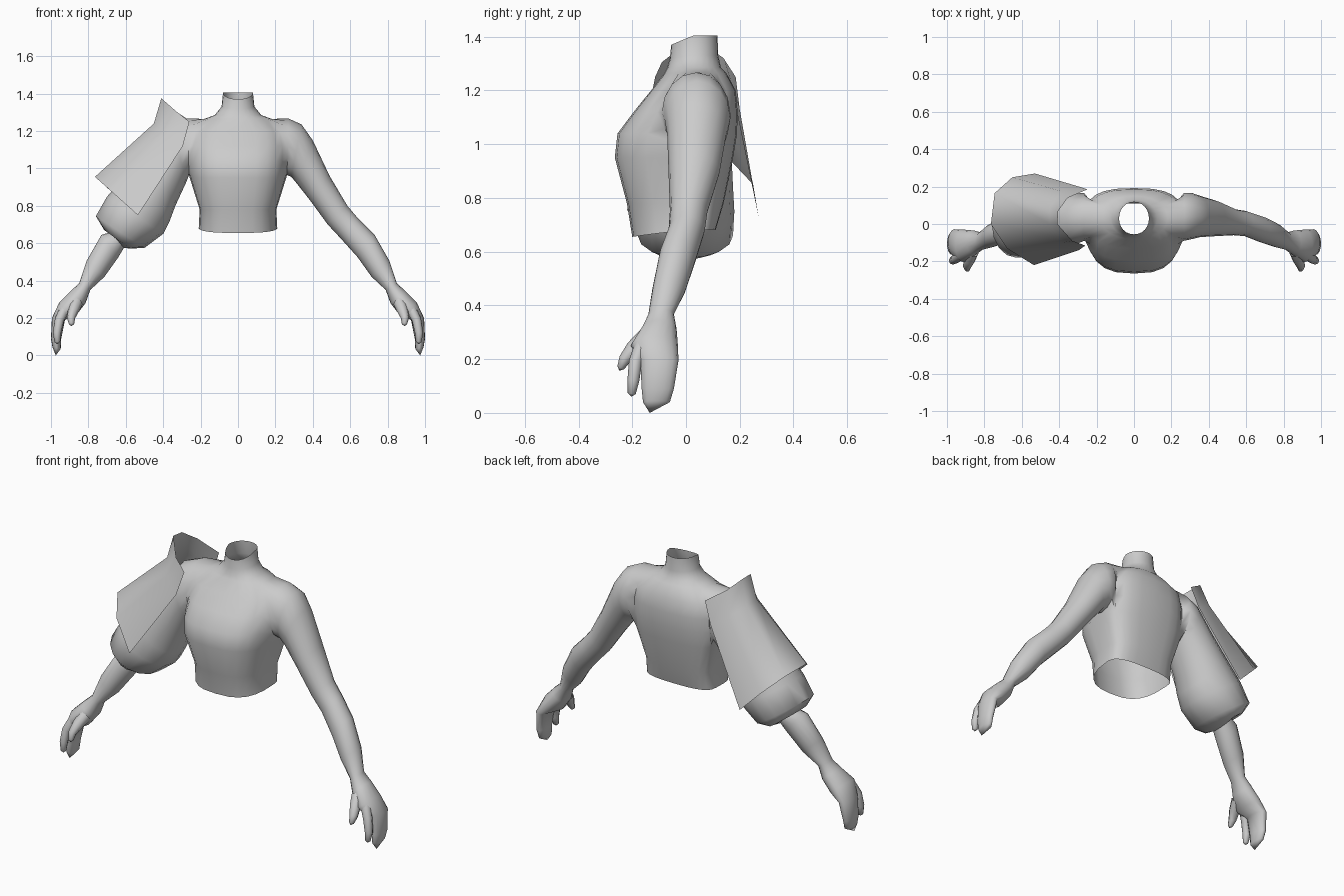
import bpy, bmesh, math
from mathutils import Vector

if "Cube" in bpy.data.objects:
    bpy.data.objects.remove(bpy.data.objects["Cube"])

grey = bpy.data.materials.new("plain grey")
grey.diffuse_color = (0.6, 0.6, 0.6, 1)
grey.use_nodes = True
grey.node_tree.nodes["Principled BSDF"].inputs["Base Color"].default_value = grey.diffuse_color


def finish(bm, name, angle=60, fix=True):
    if fix:
        bmesh.ops.recalc_face_normals(bm, faces=bm.faces)
    me = bpy.data.meshes.new(name)
    bm.to_mesh(me)
    bm.free()
    ob = bpy.data.objects.new(name, me)
    bpy.context.collection.objects.link(ob)
    me.materials.append(grey)
    bpy.ops.object.select_all(action='DESELECT')
    ob.select_set(True)
    bpy.context.view_layer.objects.active = ob
    bpy.ops.object.shade_smooth_by_angle(angle=math.radians(angle))
    return ob


def bridge(bm, a, b):
    n = len(a)
    for i in range(n):
        bm.faces.new((a[i], a[(i + 1) % n], b[(i + 1) % n], b[i]))


def cap(bm, ring, tip):
    t = bm.verts.new(tip)
    for i in range(len(ring)):
        bm.faces.new((ring[i], ring[(i + 1) % len(ring)], t))


def spow(v, p):
    return math.copysign(abs(v) ** p, v)


def limb(bm, start, rings, side):
    # Each ring: top x, z, bottom x, z, front y, back y
    prev, n = start, len(start)
    for tx, tz, bx, bz, yf, yb in rings:
        ring = []
        for k in range(n):
            a = 2 * math.pi * k / n
            m = (1 + math.cos(a)) / 2
            y = (yf + yb) / 2 - (yb - yf) / 2 * math.sin(a)
            ring.append(bm.verts.new((side * (bx + (tx - bx) * m), y, bz + (tz - bz) * m)))
        bridge(bm, prev, ring)
        prev = ring
    return prev


# Torso rings: z, half width, front y, back y, front z offset
TORSO = [
    (0.68, 0.21, -0.20, 0.11, -0.025), (0.78, 0.205, -0.22, 0.14, 0),
    (0.95, 0.258, -0.265, 0.175, 0), (1.04, 0.262, -0.255, 0.19, 0),
    (1.12, 0.262, -0.195, 0.192, 0), (1.20, 0.245, -0.13, 0.185, 0),
    (1.265, 0.18, -0.08, 0.15, 0), (1.285, 0.125, -0.07, 0.13, 0),
    (1.33, 0.088, -0.06, 0.12, -0.01), (1.405, 0.08, -0.055, 0.117, -0.035)]
# Shared forearm and hand rings
FORE = [
    (0.73, 0.645, 0.64, 0.525, -0.10, 0.04), (0.81, 0.505, 0.715, 0.42, -0.125, 0.0),
    (0.85, 0.385, 0.79, 0.35, -0.14, -0.045), (0.895, 0.345, 0.815, 0.28, -0.165, -0.035),
    (0.955, 0.285, 0.865, 0.215, -0.205, -0.03), (0.995, 0.20, 0.925, 0.19, -0.17, -0.028),
    (1.0, 0.09, 0.945, 0.09, -0.165, -0.045), (0.992, 0.045, 0.948, 0.035, -0.16, -0.06)]
BARE = [
    (0.27, 1.267, 0.262, 0.965, -0.09, 0.165), (0.34, 1.235, 0.285, 0.955, -0.08, 0.165),
    (0.40, 1.15, 0.31, 0.925, -0.07, 0.15), (0.49, 0.96, 0.385, 0.83, -0.065, 0.125),
    (0.585, 0.80, 0.48, 0.70, -0.06, 0.08), (0.64, 0.735, 0.55, 0.625, -0.065, 0.07)]
# Puffed sleeve that gathers back in to the forearm
PUFF = [
    (0.27, 1.267, 0.262, 0.965, -0.09, 0.165), (0.36, 1.235, 0.275, 0.93, -0.11, 0.165),
    (0.48, 1.09, 0.335, 0.80, -0.13, 0.17), (0.60, 0.96, 0.365, 0.72, -0.16, 0.175),
    (0.70, 0.85, 0.40, 0.65, -0.18, 0.18), (0.76, 0.745, 0.50, 0.575, -0.18, 0.175),
    (0.715, 0.67, 0.575, 0.572, -0.14, 0.13), (0.68, 0.66, 0.61, 0.575, -0.085, 0.05)]

# Body: open torso with arm holes, arms grown out of the holes
bm = bmesh.new()
N, LO, HI = 24, 2, 6
grid = []
for z, w, yf, yb, dz in TORSO:
    row, yc = [], 0.03
    p = 0.72 if z < 1.25 else 0.95
    for i in range(N):
        a = 2 * math.pi * i / N
        s = math.sin(a)
        y = yc + spow(s, p) * (yb - yc if s > 0 else yc - yf)
        row.append(bm.verts.new((w * spow(math.cos(a), p), y, z + dz * max(0, -s))))
    grid.append(row)
for r in range(len(grid) - 1):
    for i in range(N):
        in_hole = LO <= r < HI and (i in (22, 23, 0, 1) or 10 <= i < 14)
        if not in_hole:
            j = (i + 1) % N
            bm.faces.new((grid[r][i], grid[r][j], grid[r + 1][j], grid[r + 1][i]))

for side, upper in ((1, BARE), (-1, PUFF)):
    # Hole rim from top centre, round the front, bottom and back
    path = [(HI, 0), (HI, -1), (HI, -2), (5, -2), (4, -2), (3, -2), (LO, -2), (LO, -1),
            (LO, 0), (LO, 1), (LO, 2), (3, 2), (4, 2), (5, 2), (HI, 2), (HI, 1)]
    start = [grid[r][(c if side > 0 else 12 - c) % N] for r, c in path]
    end = limb(bm, start, upper + FORE, side)
    cap(bm, end, (side * 0.974, -0.135, 0.0))
finish(bm, "body_and_arms")


# Fingers: tapered tubes along short paths of (x, y, z, radius)
def finger(name, pts, side):
    bm = bmesh.new()
    prev, n = None, 8
    for i, (x, y, z, r) in enumerate(pts):
        a, b = Vector(pts[max(i - 1, 0)][:3]), Vector(pts[min(i + 1, len(pts) - 1)][:3])
        d = (b - a).normalized()
        u = d.cross(Vector((1, 0, 0))).normalized()
        v = d.cross(u)
        ring = []
        for k in range(n):
            t = 2 * math.pi * k / n
            q = Vector((x, y, z)) + r * (u * math.cos(t) + v * math.sin(t))
            ring.append(bm.verts.new((side * q.x, q.y, q.z)))
        if prev:
            bridge(bm, prev, ring)
        prev = ring
    q = Vector(pts[-1][:3]) + d * 0.012
    cap(bm, prev, (side * q.x, q.y, q.z))
    finish(bm, name)


for side, tag in ((1, "left"), (-1, "right")):
    finger(tag + "_index_finger", [(0.925, -0.165, 0.25, 0.028), (0.955, -0.188, 0.19, 0.025),
           (0.968, -0.196, 0.12, 0.022), (0.966, -0.202, 0.072, 0.015)], side)
    finger(tag + "_thumb", [(0.865, -0.15, 0.28, 0.035), (0.88, -0.195, 0.24, 0.03),
           (0.893, -0.228, 0.20, 0.022), (0.89, -0.243, 0.168, 0.014)], side)

# Shoulder cape: a curved sheet over the sleeve, rows from collar to hem
CAPE = [
    [(-.26, -.115, 1.25), (-.33, -.09, 1.305), (-.41, 0, 1.375), (-.405, .07, 1.37),
     (-.355, .14, 1.32), (-.25, .185, 1.25)],
    [(-.295, -.14, 1.12), (-.385, -.1, 1.19), (-.45, 0, 1.24), (-.45, .09, 1.235),
     (-.39, .175, 1.19), (-.295, .2, 1.13)],
    [(-.535, -.22, .75), (-.68, -.13, .88), (-.765, 0, .955), (-.745, .165, .94),
     (-.65, .25, .85), (-.53, .27, .73)]]
bm = bmesh.new()
rows = [[bm.verts.new(p) for p in row] for row in CAPE]
for a, b in zip(rows, rows[1:]):
    for i in range(5):
        bm.faces.new((a[i], a[i + 1], b[i + 1], b[i]))
bm.normal_update()
if sum(f.normal.x for f in bm.faces) > 0:
    bmesh.ops.reverse_faces(bm, faces=bm.faces)
finish(bm, "shoulder_cape", fix=False)
